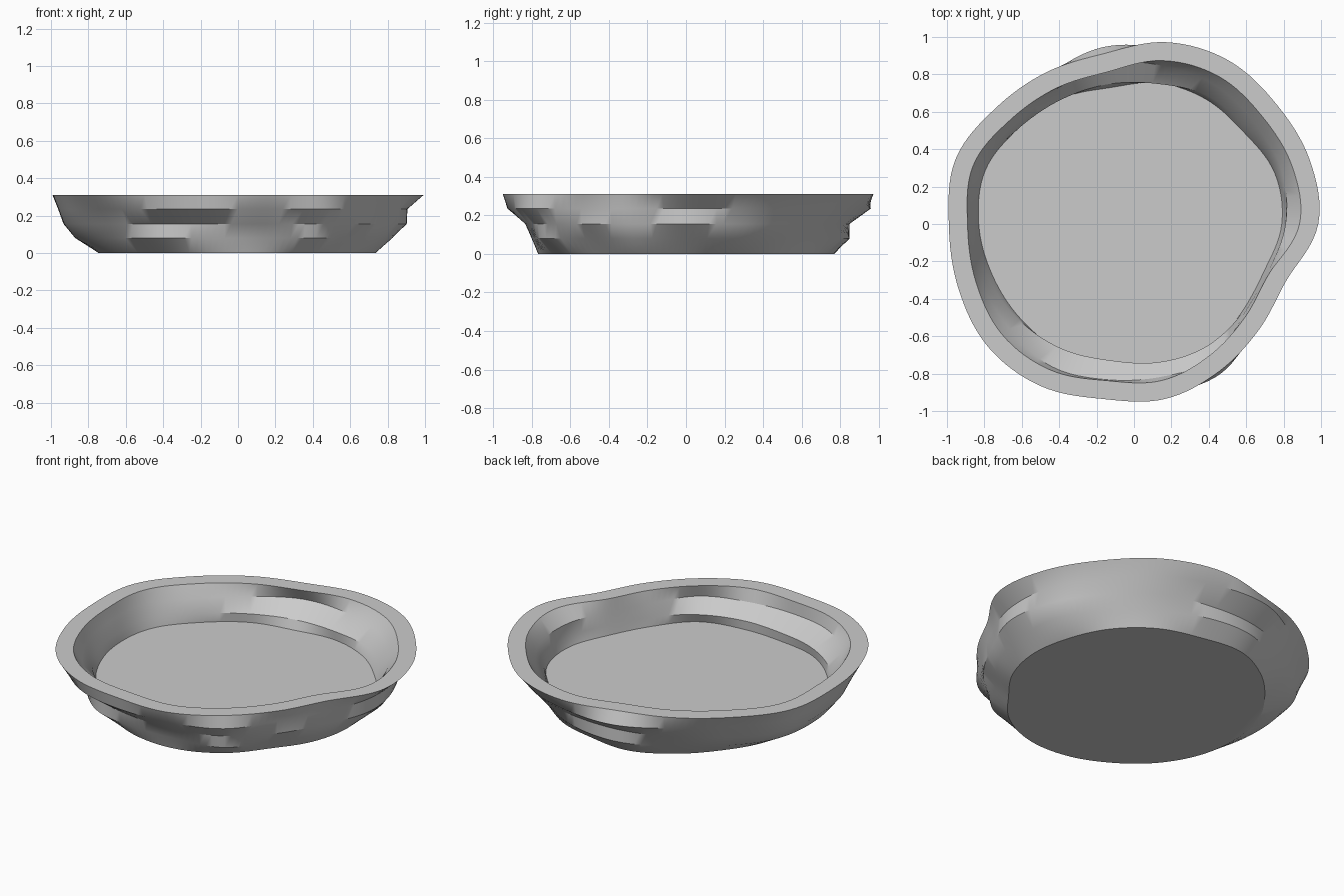
import bpy, bmesh, math

if "Cube" in bpy.data.objects:
    bpy.data.objects.remove(bpy.data.objects["Cube"])

N = 144  # segments around the dish

# Outer radius every 20 degrees for each level of the wall
BASE = [.735, .74, .76, .765, .75, .775, .75, .73, .74, .745, .755, .757, .755, .765, .765, .74, .70, .72]
LOW = [.82, .85, .82, .82, .84, .85, .82, .84, .88, .87, .86, .85, .86, .81, .80, .84, .77, .80]
MID = [.90, .90, .88, .88, .85, .85, .86, .89, .95, .93, .92, .89, .86, .83, .84, .85, .84, .84]
HIGH = [.90, .93, .93, .95, .95, .96, .92, .92, .98, .96, .96, .96, .97, .935, .92, .925, .85, .85]
RIM = [.985, 1.0, .995, 1.01, .987, .925, .937, .965, 1.015, .99, 1.0, 1.02, 1.0, .95, .95, .91, .875, .87]
FLOOR = [.79, .80, .765, .77, .765, .74, .775, .80, .845, .83, .805, .79, .78, .745, .755, .785, .745, .74]


def radius(table, a):
    """Smooth closed interpolation of a radius table."""
    n = len(table)
    f = a / math.tau * n
    i = int(f)
    t = f - i
    p0, p1, p2, p3 = (table[(i + k) % n] for k in (-1, 0, 1, 2))
    return p1 + .5 * t * (p2 - p0 + t * (2*p0 - 5*p1 + 4*p2 - p3 + t * (3*(p1 - p2) + p3 - p0)))


def ring(bm, table, z, inset=0.0):
    verts = []
    for k in range(N):
        a = math.tau * k / N
        r = radius(table, a) - inset
        verts.append(bm.verts.new((r * math.cos(a), r * math.sin(a), z)))
    return verts


# Wavy dish: underside, outer wall, flat rim, inner wall, floor
bm = bmesh.new()
rings = [ring(bm, BASE, 0), ring(bm, LOW, .08), ring(bm, MID, .155),
         ring(bm, HIGH, .235), ring(bm, RIM, .31),
         ring(bm, RIM, .31, .1), ring(bm, HIGH, .235, .09),
         ring(bm, MID, .155, .09), ring(bm, FLOOR, .1)]
for lower, upper in zip(rings, rings[1:]):
    for k in range(N):
        j = (k + 1) % N
        bm.faces.new((lower[k], lower[j], upper[j], upper[k]))
bm.faces.new(rings[0][::-1])
bm.faces.new(rings[-1])

mesh = bpy.data.meshes.new("wavy_dish")
bm.to_mesh(mesh)
bm.free()
dish = bpy.data.objects.new("wavy_dish", mesh)
bpy.context.collection.objects.link(dish)

# Plain grey finish
grey = bpy.data.materials.new("light_grey")
grey.diffuse_color = (.6, .6, .6, 1)
grey.use_nodes = True
grey.node_tree.nodes["Principled BSDF"].inputs["Base Color"].default_value = grey.diffuse_color
mesh.materials.append(grey)

# Smooth walls with crisp edges at the rim, floor and steps
bpy.context.view_layer.objects.active = dish
dish.select_set(True)
bpy.ops.object.shade_smooth_by_angle(angle=math.radians(30))
